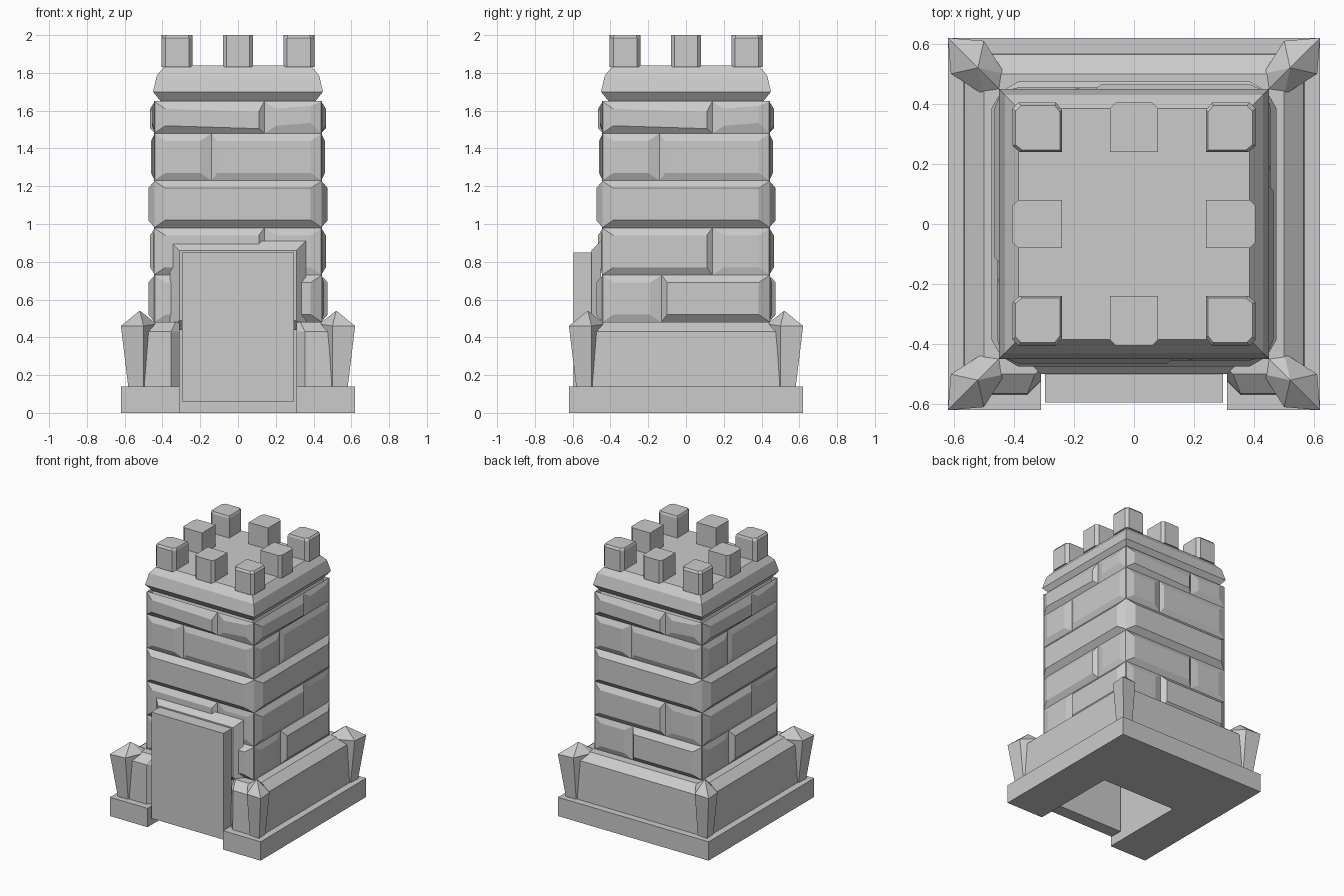
import bpy, bmesh, math
from mathutils import Matrix

if "Cube" in bpy.data.objects:
    bpy.data.objects.remove(bpy.data.objects["Cube"])


def loft(name, rings, turn=0):
    """Closed solid through rings of equal point count, turned about z."""
    bm = bmesh.new()
    loops = [[bm.verts.new(p) for p in r] for r in rings]
    n = len(loops[0])
    for a, b in zip(loops, loops[1:]):
        for i in range(n):
            j = (i + 1) % n
            bm.faces.new((a[i], a[j], b[j], b[i]))
    bm.faces.new(loops[0][::-1])
    bm.faces.new(loops[-1])
    bmesh.ops.recalc_face_normals(bm, faces=bm.faces)
    bmesh.ops.rotate(bm, verts=bm.verts, matrix=Matrix.Rotation(turn, 3, 'Z'))
    me = bpy.data.meshes.new(name)
    bm.to_mesh(me)
    bm.free()
    ob = bpy.data.objects.new(name, me)
    bpy.context.collection.objects.link(ob)
    return ob


def rect(x0, x1, y0, y1, z):
    return [(x0, y0, z), (x1, y0, z), (x1, y1, z), (x0, y1, z)]


def square(w, z):
    return rect(-w, w, -w, w, z)


def box(name, x0, x1, y0, y1, z0, z1):
    return loft(name, [rect(x0, x1, y0, y1, z0), rect(x0, x1, y0, y1, z1)])


def u_ring(w, c, z):
    """Square outline with the doorway notch; c chamfers the notch mouth."""
    n, back = 0.31, 0.05
    half = [(n, back), (n, -w + c), (n + c, -w), (w, -w), (w, w)]
    return [(x, y, z) for x, y in half] + [(-x, y, z) for x, y in half[::-1]]


def plate(name, x0, x1, z0, z1, out, turn, inx0=.06, inx1=.06, inz=.04, tilt=0, back=.44):
    """Stone facing on the front (-y) side with sloped edges."""
    base = [(x0, -back, z0), (x1, -back, z0), (x1, -back, z1), (x0, -back, z1)]
    a, b = x0 + inx0, x1 - inx1
    face = [(a, -out, z0 + inz), (b, -out, z0 + inz - tilt),
            (b, -out, z1 - inz - tilt), (a, -out, z1 - inz)]
    return loft(name, [base, face], turn)


# Plinth and skirt, both open at the doorway
loft("plinth", [u_ring(.62, .001, 0), u_ring(.62, .001, .14)])
loft("skirt", [u_ring(.57, .045, .13), u_ring(.565, .045, .43), u_ring(.5, .02, .48)])

# Tower core and cornice
box("tower_core", -.44, .44, -.44, .44, .45, 1.6)
loft("cornice", [square(.43, 1.58), square(.41, 1.65), square(.45, 1.70),
                 square(.43, 1.785), square(.385, 1.84)])

# Stone courses: z0, z1, joint x, left depth, right depth
courses = [(.48, .73, -.13, .455, .475), (.73, .98, .14, .465, .45),
           (.98, 1.23, None, .475, .475), (1.23, 1.48, -.14, .46, .455),
           (1.48, 1.65, .14, .465, .455)]
for side in range(4):
    t = side * math.pi / 2
    for i, (z0, z1, j, dl, dr) in enumerate(courses):
        tilt = .015 if i == 4 else 0
        if j is None:
            plate("stone_long", -.445, .445, z0, z1, dl, t)
            continue
        left_long = j > 0
        plate("stone_left", -.445, j, z0, z1, dl, t, inx1=.03 if left_long else .06, tilt=tilt)
        plate("stone_right", j, .445, z0, z1, dr, t, inx0=.06 if left_long else .03, tilt=-tilt)

    # Corner buttress: flared post with a pointed cap
    top = [(.62, .62, .46), (.50, .61, .46), (.43, .5, .47),
           (.45, .45, .48), (.5, .43, .47), (.61, .5, .46)]
    low = [(.57, .57, .13), (.50, .575, .13), (.46, .5, .13),
           (.46, .46, .13), (.5, .46, .13), (.575, .5, .13)]
    low[0] = (.58, .58, .13)
    cap = [(.52 + (x - .52) * .02, .52 + (y - .52) * .02, .54) for x, y, z in top]
    loft("corner_post", [low, top, cap], t)

    # Battlements: one corner and one middle block per side
    c = .02
    m = [(.24, .24), (.40 - c, .24), (.405, .24 + c), (.405, .405 - c), (.405 - c, .405),
         (.24 + c, .405), (.24, .40 - c)]
    loft("corner_merlon", [[(x, y, 1.83) for x, y in m], [(x, y, 1.985) for x, y in m],
                           [(.3 + (x - .3) * .9, .3 + (y - .3) * .9, 2) for x, y in m]], t)
    q = [(-.08, .24), (.08, .24), (.08, .385), (.06, .405), (-.06, .405), (-.08, .385)]
    loft("middle_merlon", [[(x, y, 1.83) for x, y in q], [(x, y, 2) for x, y in q]], t)

# Door surround and door slab
plate("door_surround", -.36, .36, .44, .91, .5, 0, inx0=.05, inx1=.05, inz=.05, back=.45)
box("door", -.297, .297, -.595, -.5, .06, .85)
